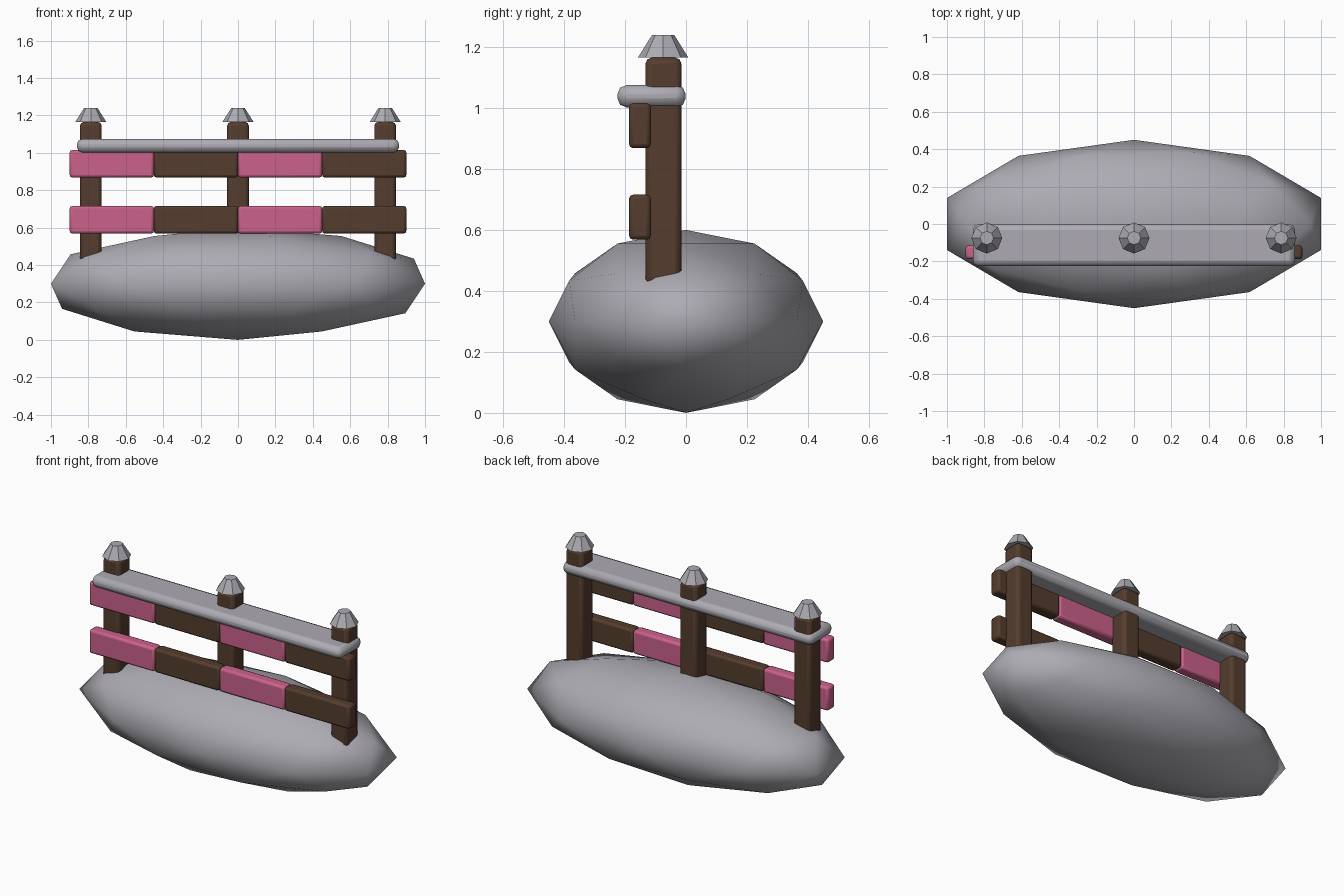
import bpy, math

if "Cube" in bpy.data.objects:
    bpy.data.objects.remove(bpy.data.objects["Cube"])


def material(name, rgb):
    m = bpy.data.materials.new(name)
    m.diffuse_color = (*rgb, 1)
    m.use_nodes = True
    m.node_tree.nodes["Principled BSDF"].inputs["Base Color"].default_value = m.diffuse_color
    return m


stone = material("grey stone", (0.42, 0.41, 0.45))
wood = material("brown wood", (0.09, 0.046, 0.027))
pink = material("pink paint", (0.60, 0.12, 0.26))


def finish(name, mat, angle=35):
    ob = bpy.context.object
    ob.name = name
    ob.data.materials.append(mat)
    bpy.ops.object.shade_smooth_by_angle(angle=math.radians(angle))
    return ob


def box(name, lo, hi, mat, bevel, segments=2):
    """Rounded box between two corners."""
    bpy.ops.mesh.primitive_cube_add(
        size=1, location=[(a + b) / 2 for a, b in zip(lo, hi)])
    bpy.context.object.scale = [b - a for a, b in zip(lo, hi)]
    bpy.ops.object.transform_apply(location=False, rotation=False, scale=True)
    ob = finish(name, mat, 50)
    mod = ob.modifiers.new("rounded edges", 'BEVEL')
    mod.width = bevel
    mod.segments = segments
    return ob


# Stone mound
bpy.ops.mesh.primitive_ico_sphere_add(subdivisions=2, radius=1, location=(0, 0, 0.3))
bpy.context.object.scale = (1 / 0.951, 0.45, 0.3)
bpy.ops.object.transform_apply(location=False, rotation=False, scale=True)
finish("stone_mound", stone, 80)

# Posts with caps
for i, x in enumerate((-0.787, 0, 0.787)):
    box(f"post_{i}", (x - 0.058, -0.133, 0.3), (x + 0.058, -0.015, 1.165), wood, 0.02)
    bpy.ops.mesh.primitive_cone_add(vertices=8, radius1=0.083, radius2=0.036,
                                    depth=0.075, location=(x, -0.075, 1.2025))
    finish(f"post_cap_{i}", stone, 30)

# Two rows of alternating planks
for row, z in enumerate((0.568, 0.868)):
    for k in range(4):
        x = -0.9 + 0.45 * k
        box(f"plank_{row}_{k}", (x, -0.187, z), (x + 0.45, -0.115, z + 0.148),
            wood if k % 2 else pink, 0.014)

# Top rail
box("top_rail", (-0.862, -0.225, 1.002), (0.862, -0.001, 1.075), stone, 0.03)
